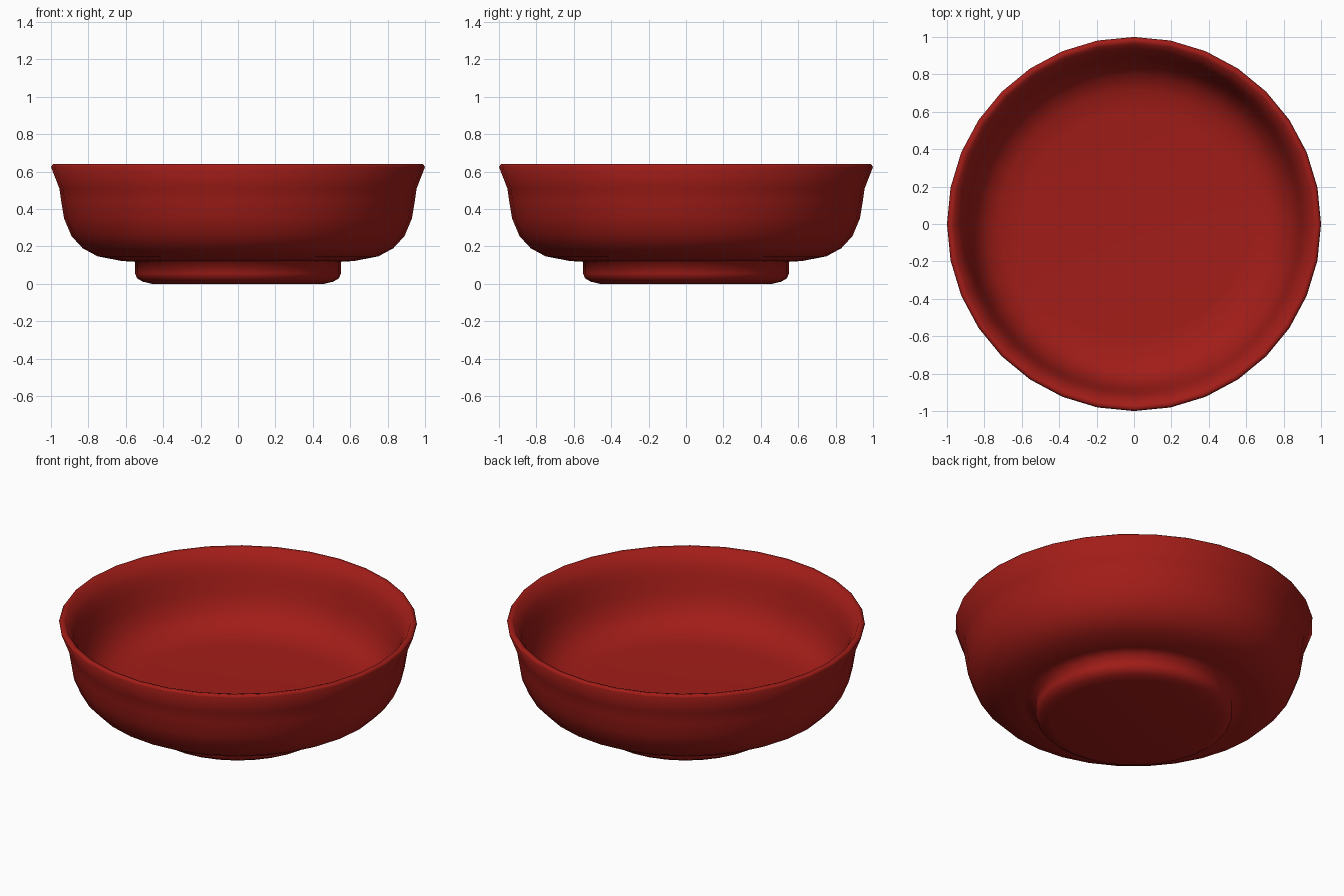
import bpy, bmesh, math

if "Cube" in bpy.data.objects:
    bpy.data.objects.remove(bpy.data.objects["Cube"])

SIDES = 32


def lathe(name, profile, material):
    """Revolve (radius, z) points around z; radius 0 makes a pole."""
    bm = bmesh.new()
    rings = []
    for r, z in profile:
        if r == 0:
            rings.append([bm.verts.new((0, 0, z))] * SIDES)
        else:
            rings.append([bm.verts.new((r * math.cos(2 * math.pi * i / SIDES),
                                        r * math.sin(2 * math.pi * i / SIDES), z))
                          for i in range(SIDES)])
    for a, b in zip(rings, rings[1:]):
        for i in range(SIDES):
            j = (i + 1) % SIDES
            corners = list(dict.fromkeys((a[i], a[j], b[j], b[i])))
            bm.faces.new(corners)
    bmesh.ops.recalc_face_normals(bm, faces=bm.faces[:])
    for f in bm.faces:
        f.smooth = True
    mesh = bpy.data.meshes.new(name)
    bm.to_mesh(mesh)
    bm.free()
    mesh.materials.append(material)
    obj = bpy.data.objects.new(name, mesh)
    bpy.context.collection.objects.link(obj)
    return obj


red = bpy.data.materials.new("red_glaze")
red.diffuse_color = (0.36, 0.012, 0.009, 1)
red.use_nodes = True
red.node_tree.nodes["Principled BSDF"].inputs["Base Color"].default_value = red.diffuse_color

# One continuous profile: foot, outer wall, flared rim, inner wall, floor
foot = [(0, 0), (0.46, 0.0), (0.51, 0.012), (0.54, 0.03), (0.55, 0.055), (0.55, 0.118)]
outer_wall = [(0.62, 0.122), (0.75, 0.147), (0.83, 0.19), (0.89, 0.255),
              (0.93, 0.35), (0.945, 0.44), (0.955, 0.51)]
rim = [(1.0, 0.625), (0.99, 0.64), (0.965, 0.635)]
inner_wall = [(0.92, 0.55), (0.90, 0.49), (0.88, 0.40), (0.845, 0.315),
              (0.795, 0.26), (0.72, 0.222), (0.6, 0.21), (0, 0.21)]
lathe("bowl", foot + outer_wall + rim + inner_wall, red)
